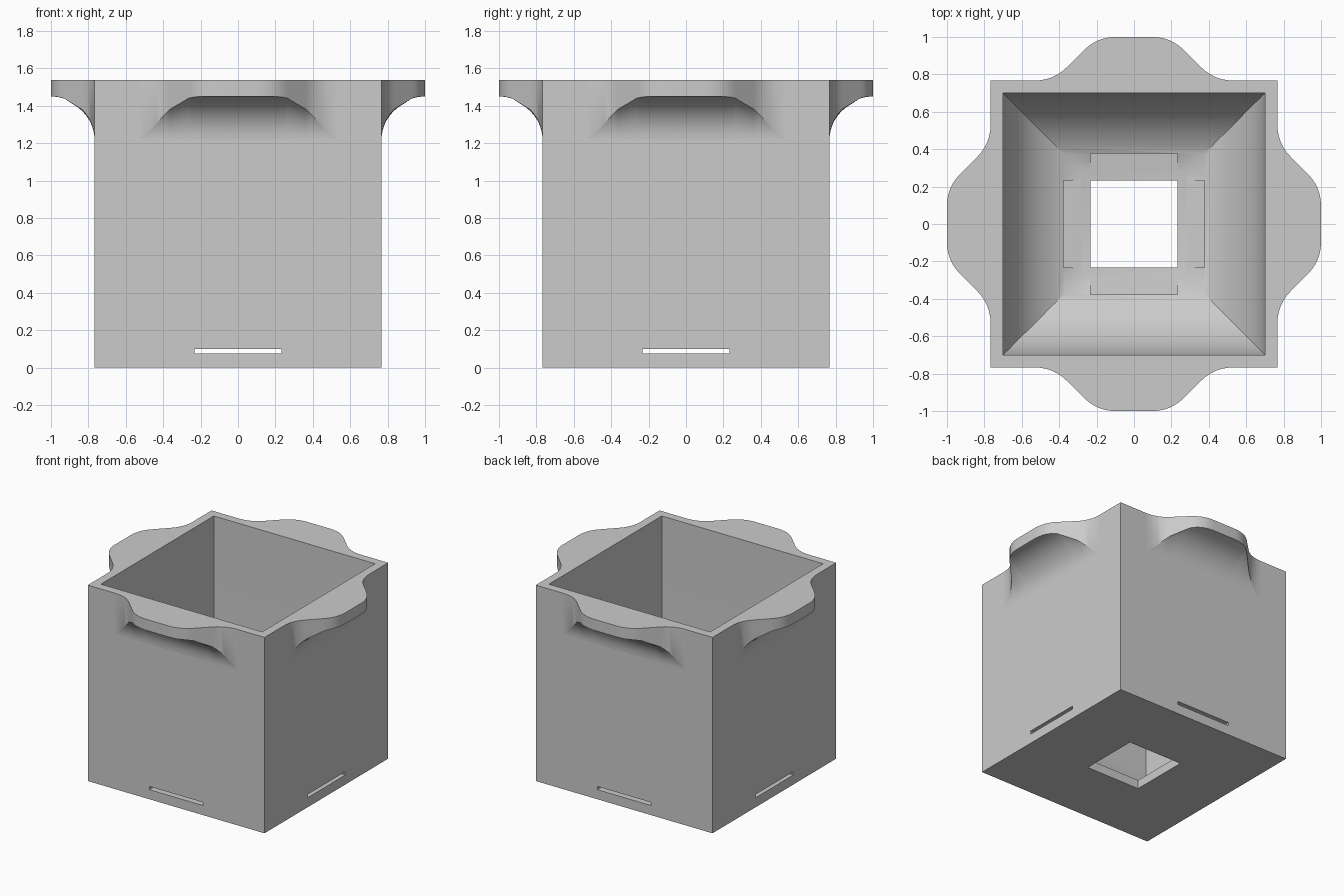
import bpy, bmesh
from math import sin, cos, acos, pi, radians

cube = bpy.data.objects.get("Cube")
if cube:
    bpy.data.objects.remove(cube, do_unlink=True)

OUT, INN, HOLE, TOP = 0.767, 0.70, 0.233, 1.537
R = 0.233            # radius of the handle curves

grey = bpy.data.materials.new("plain grey")
grey.use_nodes = True
grey.diffuse_color = (0.6, 0.6, 0.6, 1)
grey.node_tree.nodes["Principled BSDF"].inputs["Base Color"].default_value = (0.6, 0.6, 0.6, 1)


def make(name, bm):
    bmesh.ops.remove_doubles(bm, verts=bm.verts, dist=1e-5)
    bmesh.ops.recalc_face_normals(bm, faces=bm.faces)
    mesh = bpy.data.meshes.new(name)
    bm.to_mesh(mesh)
    bm.free()
    obj = bpy.data.objects.new(name, mesh)
    mesh.materials.append(grey)
    bpy.context.collection.objects.link(obj)
    return obj


def select(obj):
    bpy.ops.object.select_all(action='DESELECT')
    obj.select_set(True)
    bpy.context.view_layer.objects.active = obj


def smooth(obj):
    select(obj)
    bpy.ops.object.shade_smooth_by_angle(angle=radians(30))


# Box: square rings follow the wall section, with a rounded funnel floor
section = [(OUT, 0), (OUT, TOP), (INN, TOP)]
end = acos((HOLE - 0.2) / 0.5)
section += [(0.2 + 0.5 * cos(end * i / 16), 0.567 - 0.5 * sin(end * i / 16)) for i in range(17)]
section.append((HOLE, 0))
bm = bmesh.new()
rings = [[bm.verts.new((sx * h, sy * h, z)) for sx, sy in ((-1, -1), (1, -1), (1, 1), (-1, 1))]
         for h, z in section]
for a, b in zip(rings, rings[1:] + rings[:1]):
    for k in range(4):
        m = (k + 1) % 4
        bm.faces.new((a[k], a[m], b[m], b[k]))
box = make("box", bm)

# Slots through the foot of all four walls
for sx, sy in ((2 * HOLE, 2), (2, 2 * HOLE)):
    bm = bmesh.new()
    bmesh.ops.create_cube(bm, size=1)
    for v in bm.verts:
        v.co = (v.co.x * sx, v.co.y * sy, 0.0875 + v.co.z * 0.025)
    cutter = make("slot_cutter", bm)
    cutter.hide_render = True
    mod = box.modifiers.new("slot", 'BOOLEAN')
    mod.operation = 'DIFFERENCE'
    mod.solver = 'EXACT'
    mod.object = cutter
    select(box)
    bpy.ops.object.modifier_apply(modifier=mod.name)
    bpy.data.objects.remove(cutter, do_unlink=True)
smooth(box)

# Handle outline: two eighth-circle arcs joined by a slanted straight
arc = [pi / 4 * i / 6 for i in range(7)]
half = [(0.1 + R * sin(t), 1 - R + R * cos(t)) for t in arc]
half += [(0.527 - R * sin(t), 1 - R * cos(t)) for t in reversed(arc)]
outline = [(-x, y) for x, y in reversed(half)] + half


def handle(name, turn):
    bm = bmesh.new()
    rows = []
    for x, y in outline:
        y = max(OUT, y)
        sweep = acos(min(1, (1 - y) / R))
        pts = [(x, 1 - R * cos(sweep * j / 12), 1.217 + R * sin(sweep * j / 12)) for j in range(13)]
        pts += [(x, y, TOP), (x, OUT, TOP)]
        rows.append([bm.verts.new(p) for p in pts])
    for a, b in zip(rows, rows[1:]):
        for j in range(len(a) - 1):
            bm.faces.new((a[j], a[j + 1], b[j + 1], b[j]))
    bmesh.ops.dissolve_degenerate(bm, edges=bm.edges, dist=1e-5)
    # Close the hidden side against the wall
    bmesh.ops.holes_fill(bm, edges=[e for e in bm.edges if e.is_boundary], sides=0)
    obj = make(name, bm)
    obj.rotation_euler.z = turn
    smooth(obj)


for i, side in enumerate(("back", "right", "front", "left")):
    handle(side + "_handle", i * pi / 2)
